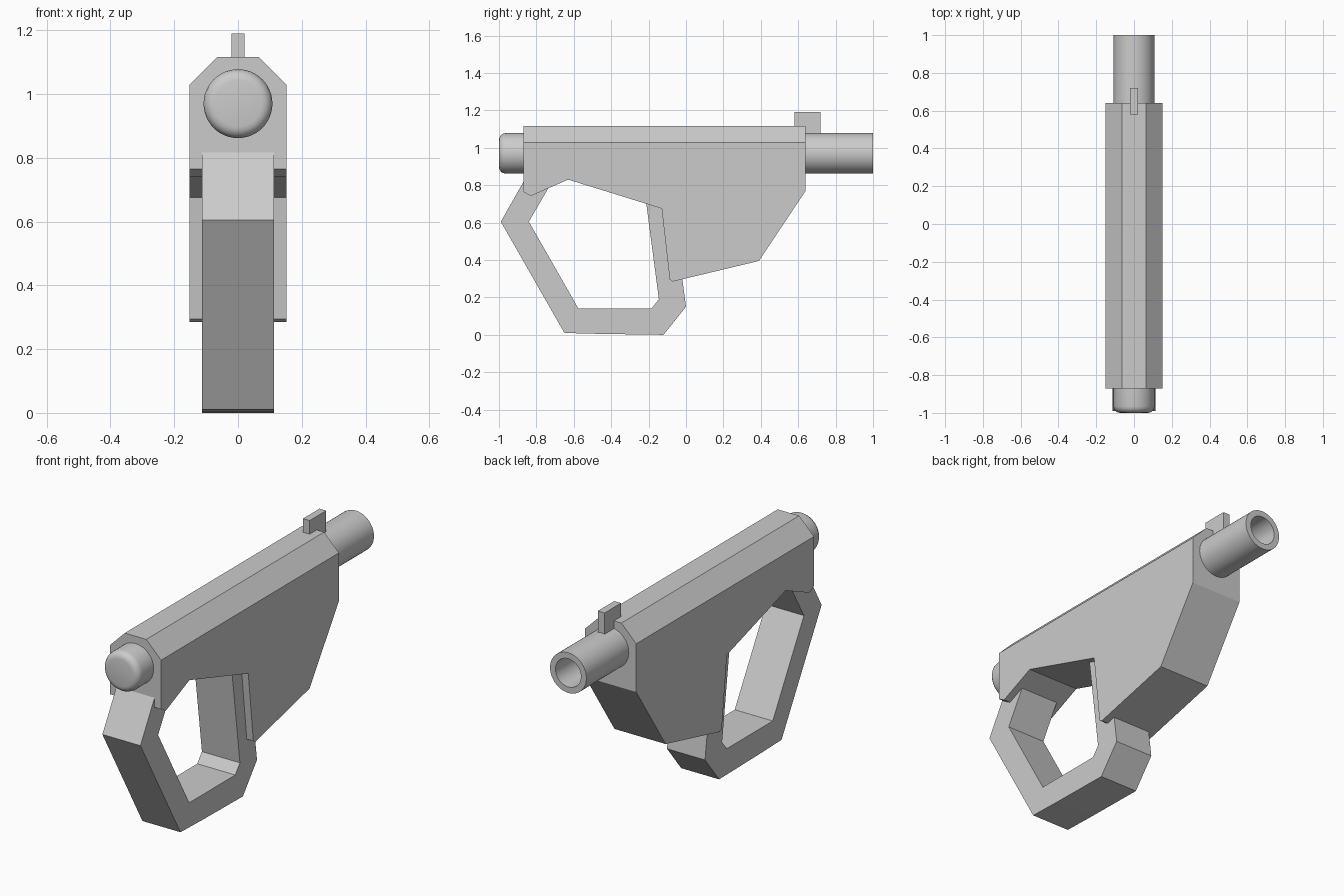
import bpy, bmesh, math
from mathutils import Vector

if "Cube" in bpy.data.objects:
    bpy.data.objects.remove(bpy.data.objects["Cube"])

AXIS_Z = 0.97   # height of the barrel axis


def finish(name, bm):
    bmesh.ops.remove_doubles(bm, verts=bm.verts, dist=1e-5)
    bmesh.ops.recalc_face_normals(bm, faces=bm.faces)
    me = bpy.data.meshes.new(name)
    bm.to_mesh(me)
    bm.free()
    ob = bpy.data.objects.new(name, me)
    bpy.context.collection.objects.link(ob)
    return ob


def extruded(name, profile, half, chamfer_z=None, chamfer=0.0):
    """Side profile of (y, z) points extruded to x = +-half."""
    bm = bmesh.new()
    face = bm.faces.new([bm.verts.new((-half, y, z)) for y, z in profile])
    res = bmesh.ops.extrude_face_region(bm, geom=[face], use_keep_orig=True)
    verts = [g for g in res["geom"] if isinstance(g, bmesh.types.BMVert)]
    bmesh.ops.translate(bm, verts=verts, vec=(2 * half, 0, 0))
    bmesh.ops.recalc_face_normals(bm, faces=bm.faces)
    if chamfer_z is not None:
        edges = [e for e in bm.edges
                 if all(abs(v.co.z - chamfer_z) < 1e-4 for v in e.verts)
                 and abs(e.verts[0].co.x - e.verts[1].co.x) < 1e-4]
        bmesh.ops.bevel(bm, geom=edges, offset=chamfer, segments=1,
                        affect='EDGES', profile=0.5)
    return finish(name, bm)


def lathed(name, profile, steps=48):
    """(radius, y) profile turned around the barrel axis."""
    bm = bmesh.new()
    vs = [bm.verts.new((r, y, AXIS_Z)) for r, y in profile]
    es = [bm.edges.new(p) for p in zip(vs, vs[1:])]
    bmesh.ops.spin(bm, geom=vs + es, cent=(0, 0, AXIS_Z), axis=(0, 1, 0),
                   angle=2 * math.pi, steps=steps, use_duplicate=False)
    ob = finish(name, bm)
    bpy.ops.object.select_all(action='DESELECT')
    ob.select_set(True)
    bpy.context.view_layer.objects.active = ob
    bpy.ops.object.shade_smooth_by_angle(angle=math.radians(35))
    return ob


# Main housing with chamfered top edges
extruded("housing", [(-0.87, 1.117), (0.64, 1.117), (0.64, 0.77), (0.39, 0.395),
                     (-0.07, 0.285), (-0.087, 0.295), (-0.13, 0.675),
                     (-0.63, 0.83), (-0.83, 0.742), (-0.87, 0.765)],
         0.152, chamfer_z=1.117, chamfer=0.088)

# Open grip loop, both ends buried in the housing
extruded("grip_loop", [(-0.80, 0.94), (-0.99, 0.605), (-0.65, 0.01), (-0.46, 0.005),
                       (-0.12, 0.0), (0.0, 0.15), (-0.02, 0.30), (-0.07, 0.74),
                       (-0.22, 0.76), (-0.145, 0.19), (-0.185, 0.14),
                       (-0.575, 0.14), (-0.84, 0.605), (-0.68, 0.88)], 0.113)

# Hollow barrel
lathed("barrel", [(0.0, 0.45), (0.108, 0.45), (0.108, 1.0), (0.076, 1.0),
                  (0.076, 0.5), (0.0, 0.5)])

# Rear cap with rounded rim
rim = 0.035
arc = [(0.108 - rim + rim * math.cos(a), -1.0 + rim - rim * math.sin(a))
       for a in [i * math.pi / 8 for i in range(5)]]
lathed("rear_cap", [(0.0, -0.80), (0.108, -0.80)] + arc + [(0.0, -1.0)])

# Sight blade
extruded("sight", [(0.58, 1.06), (0.72, 1.06), (0.72, 1.19), (0.58, 1.19)], 0.02)
